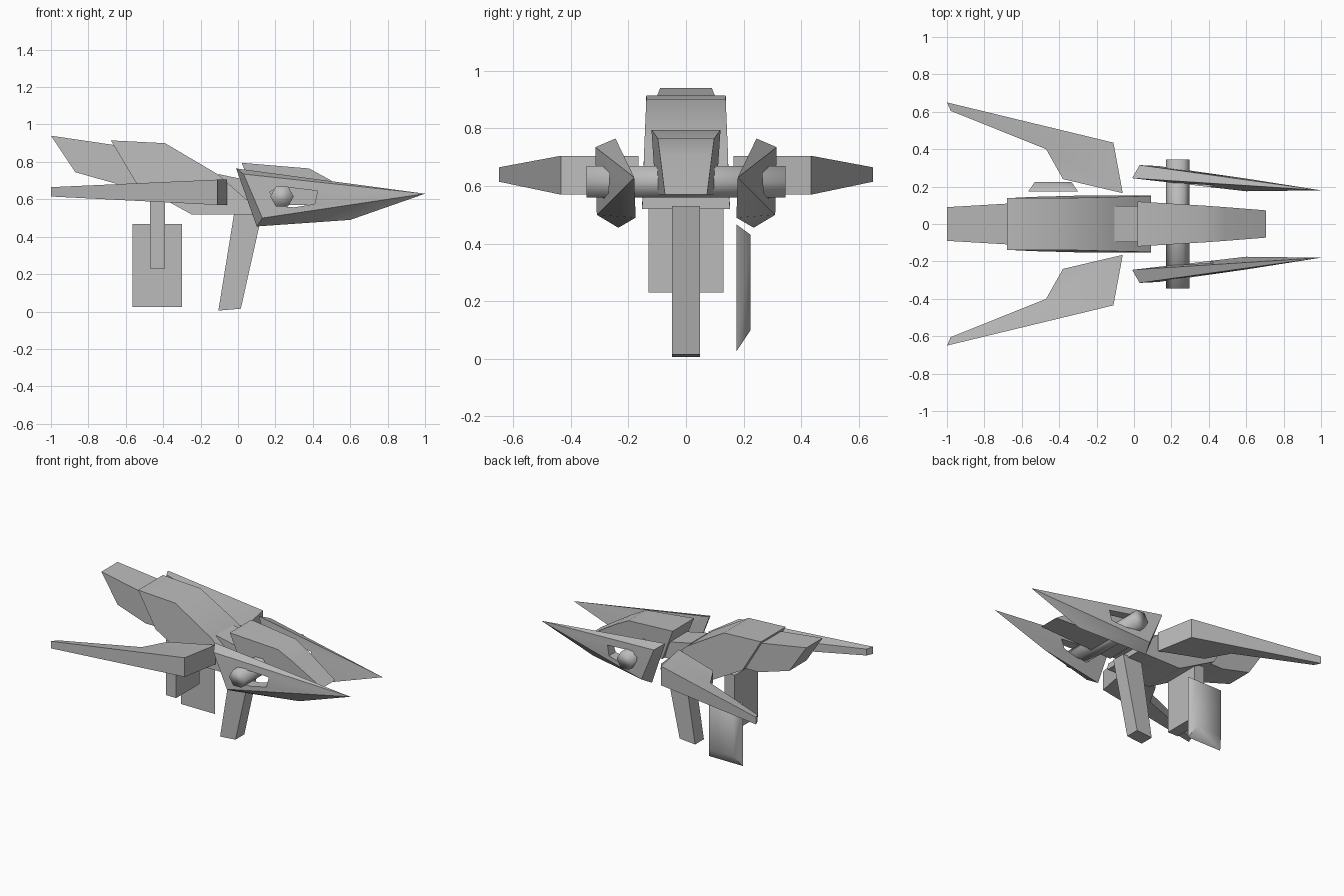
import bpy, bmesh, math
from mathutils import Vector, Matrix

if "Cube" in bpy.data.objects:
    bpy.data.objects.remove(bpy.data.objects["Cube"])

# One plain grey for the whole craft
GREY = (0.5, 0.5, 0.5, 1)
hull_mat = bpy.data.materials.new("hull_grey")
hull_mat.use_nodes = True
hull_mat.diffuse_color = GREY
hull_mat.node_tree.nodes["Principled BSDF"].inputs["Base Color"].default_value = GREY


def finish(bm, name, angle=30):
    bmesh.ops.recalc_face_normals(bm, faces=bm.faces)
    mesh = bpy.data.meshes.new(name)
    bm.to_mesh(mesh)
    bm.free()
    mesh.materials.append(hull_mat)
    obj = bpy.data.objects.new(name, mesh)
    bpy.context.collection.objects.link(obj)
    shade(obj, angle)
    return obj


def shade(obj, angle):
    bpy.ops.object.select_all(action='DESELECT')
    obj.select_set(True)
    bpy.context.view_layer.objects.active = obj
    bpy.ops.object.shade_smooth_by_angle(angle=math.radians(angle))


def loft(name, loop_a, loop_b, caps=None, angle=30):
    """Join two matching loops of points and close both ends."""
    bm = bmesh.new()
    a = [bm.verts.new(p) for p in loop_a]
    b = [bm.verts.new(p) for p in loop_b]
    n = len(a)
    for i in range(n):
        j = (i + 1) % n
        bm.faces.new((a[i], a[j], b[j], b[i]))
    for cap in caps or [range(n)]:
        bm.faces.new([a[i] for i in cap])
        bm.faces.new([b[i] for i in cap])
    return finish(bm, name, angle)


def slab(name, profile):
    """Side profile of (x, z, half width), symmetric about y = 0."""
    return loft(name, [(x, -w, z) for x, z, w in profile],
                [(x, w, z) for x, z, w in profile])


# Fuselage, tail, neck and cockpit
slab("fuselage", [(-.68, .915, .138), (-.39, .90, .138), (-.11, .735, .145),
                  (.09, .56, .15), (.09, .52, .153), (-.25, .52, .153), (-.54, .68, .145)])
slab("tail", [(-1, .94, .09), (-.66, .89, .11), (-.52, .68, .11),
              (-.64, .68, .11), (-.87, .745, .095)])
slab("neck", [(-.105, .735, .095), (.06, .70, .095), (.10, .58, .095), (-.06, .58, .095)])
slab("cockpit", [(.02, .795, .12), (.38, .765, .098), (.49, .705, .09),
                 (.705, .57, .073), (.11, .57, .105)])

# Landing legs
slab("front_leg", [(-.02, .53, .049), (.13, .53, .049), (.015, .015, .049), (-.105, .005, .049)])
slab("rear_strut", [(-.47, .62, .13), (-.39, .62, .13), (-.39, .23, .13), (-.47, .23, .13)])

# Single bevelled skid plate on the left side
outer = [(-.53, .10), (-.335, .10), (-.335, .43), (-.53, .43)]
inner = [(-.565, .025), (-.30, .025), (-.30, .467), (-.565, .467)]
loft("skid_plate", [(x, .175, z) for x, z in inner],
     [(x, .225, z) for x, z in outer], angle=60)

# Cross axle through both side fins
bm = bmesh.new()
bmesh.ops.create_cone(bm, cap_ends=True, segments=6, radius1=.063, radius2=.063, depth=.69,
                      matrix=Matrix.Translation((.235, 0, .615))
                      @ Matrix.Rotation(math.pi / 2, 4, 'X') @ Matrix.Rotation(math.pi / 2, 4, 'Z'))
if abs(max(v.co.x for v in bm.verts) - .298) > .004:
    bmesh.ops.rotate(bm, verts=bm.verts, cent=(.235, 0, .615),
                     matrix=Matrix.Rotation(math.pi / 6, 3, 'Y'))
finish(bm, "cross_axle", 100)

# Swept wings and pointed side fins, mirrored
wing_plan = [(-.06, .165, .705, .57), (-.11, .435, .705, .57), (-1, .65, .665, .615),
             (-.98, .605, .66, .615), (-.47, .40, .67, .60), (-.38, .24, .67, .60)]
fin_points = [(-.01, .245, .765), (.03, .315, .735), (.10, .235, .455), (.13, .31, .50),
              (.60, .175, .49), (.60, .243, .63), (1, .18, .63)]
fin_hole = [(.17, .64), (.23, .668), (.425, .645), (.41, .575), (.30, .557), (.20, .565)]

for side, s in (("left", 1), ("right", -1)):
    loft(side + "_wing", [(x, s * y, t) for x, y, t, b in wing_plan],
         [(x, s * y, b) for x, y, t, b in wing_plan],
         caps=[(0, 1, 4, 5), (1, 2, 3, 4)])

    bm = bmesh.new()
    for x, y, z in fin_points:
        bm.verts.new((x, s * y, z))
    bmesh.ops.convex_hull(bm, input=bm.verts)
    fin = finish(bm, side + "_fin")

    # Window opening around the axle
    cutter = loft("fin_cutter", [(x, s * .1, z) for x, z in fin_hole],
                  [(x, s * .5, z) for x, z in fin_hole])
    cutter.hide_render = True
    cut = fin.modifiers.new("opening", 'BOOLEAN')
    cut.operation = 'DIFFERENCE'
    cut.solver = 'EXACT'
    cut.object = cutter
    bpy.context.view_layer.objects.active = fin
    bpy.ops.object.modifier_apply(modifier=cut.name)
    bpy.data.objects.remove(cutter)
    shade(fin, 35)
